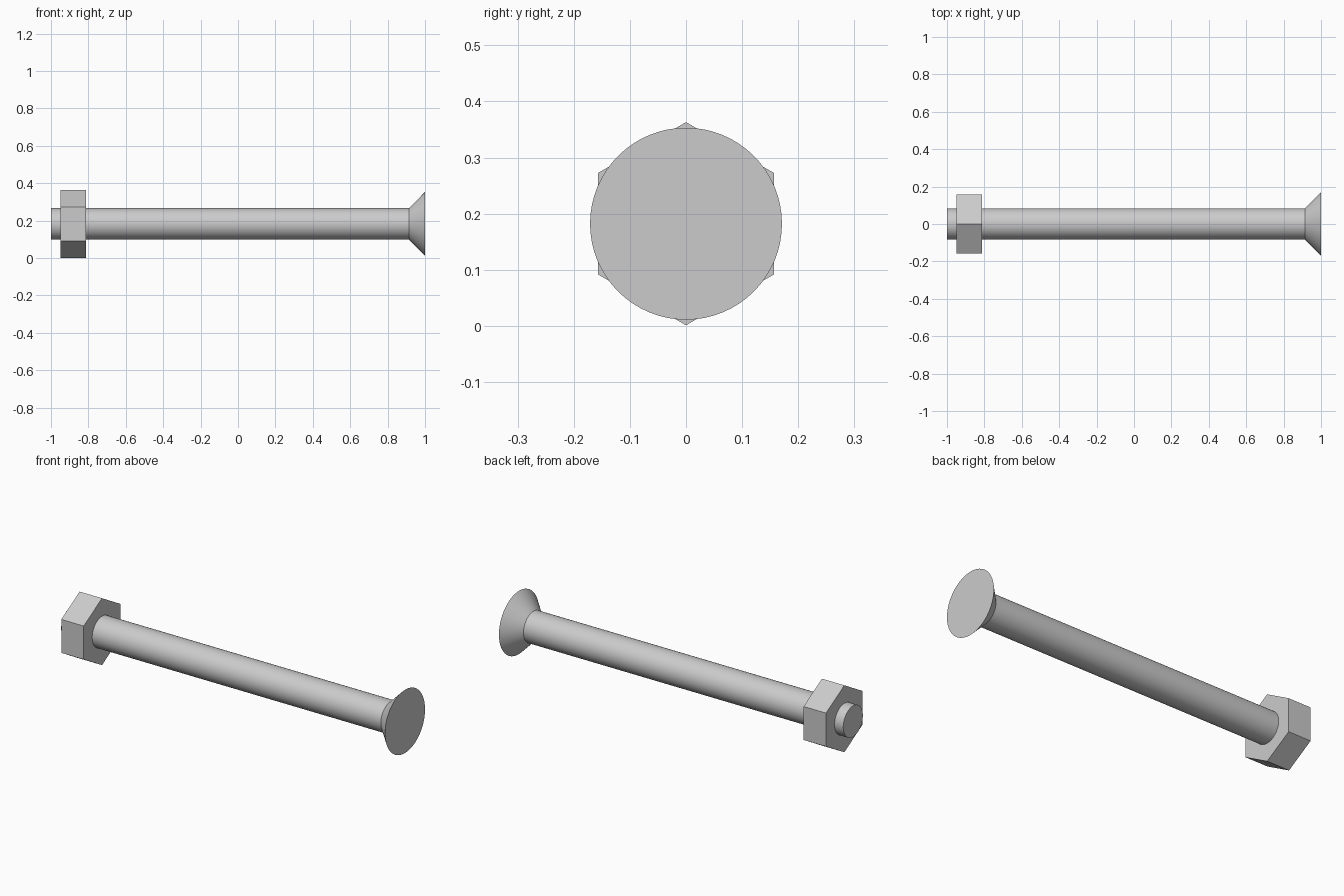
import bpy, bmesh, math

cube = bpy.data.objects.get("Cube")
if cube:
    bpy.data.objects.remove(cube, do_unlink=True)

AXIS_Z = 0.182

steel = bpy.data.materials.new("grey steel")
steel.use_nodes = True
colour = (0.6, 0.6, 0.6, 1)
steel.diffuse_color = colour
steel.node_tree.nodes["Principled BSDF"].inputs["Base Color"].default_value = colour


def turned_part(name, profile, sides, smooth):
    """Solid around the long axis from (x, radius) pairs, one corner pointing up."""
    bm = bmesh.new()
    rings = []
    for x, r in profile:
        angles = [math.tau * i / sides for i in range(sides)]
        rings.append([bm.verts.new((x, r * math.sin(a), r * math.cos(a))) for a in angles])
    for low, high in zip(rings, rings[1:]):
        for i in range(sides):
            j = (i + 1) % sides
            bm.faces.new((low[i], low[j], high[j], high[i]))
    bm.faces.new(rings[0])
    bm.faces.new(rings[-1])
    bmesh.ops.recalc_face_normals(bm, faces=bm.faces)
    mesh = bpy.data.meshes.new(name)
    bm.to_mesh(mesh)
    bm.free()
    mesh.materials.append(steel)
    obj = bpy.data.objects.new(name, mesh)
    obj.location.z = AXIS_Z
    bpy.context.collection.objects.link(obj)
    if smooth:
        bpy.ops.object.select_all(action="DESELECT")
        obj.select_set(True)
        bpy.context.view_layer.objects.active = obj
        bpy.ops.object.shade_smooth_by_angle(angle=math.radians(30))
    return obj


# Shank with countersunk head
turned_part("countersunk_bolt", [(-1, 0.084), (0.914, 0.084), (1, 0.171)], 64, True)

# Hexagonal nut near the free end
turned_part("hex_nut", [(-0.948, 0.181), (-0.814, 0.181)], 6, False)
